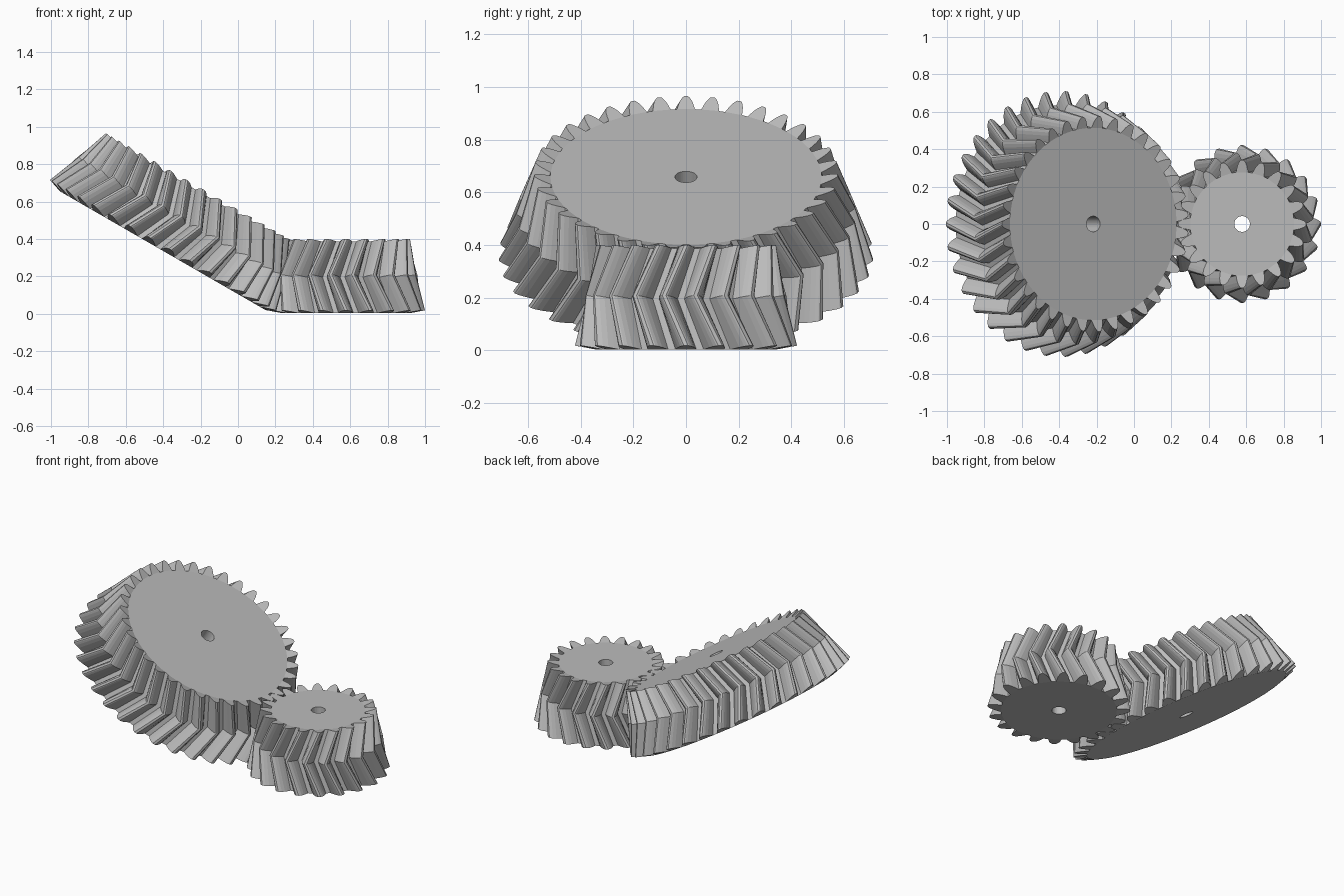
import bpy
import bmesh
from math import sin, cos, tan, atan2, pi, radians, hypot

cube = bpy.data.objects.get("Cube")
if cube:
    bpy.data.objects.remove(cube)

grey = bpy.data.materials.new("plain grey")
grey.use_nodes = True
colour = (0.5, 0.5, 0.5, 1)
grey.diffuse_color = colour
grey.node_tree.nodes["Principled BSDF"].inputs["Base Color"].default_value = colour

# Shared layout of the meshing pair: both cones meet in one apex
APEX = (0.578, 0, 2.037)
SHAFT_ANGLE = radians(30)
CONE_LENGTH = 2.062
TOP_SCALE = 0.811
HOLE = 0.042
SMALL_TEETH, LARGE_TEETH = 20, 35
small_cone = atan2(sin(SHAFT_ANGLE), LARGE_TEETH / SMALL_TEETH + cos(SHAFT_ANGLE))
large_cone = SHAFT_ANGLE - small_cone

# Tooth flank: height from the pitch cone, half width as a share of the pitch
FLANK = [(-0.045, 0.37), (-0.022, 0.31), (0, 0.25), (0.02, 0.17), (0.031, 0.105), (0.035, 0.06)]
TOOTH = [(h, -w) for h, w in FLANK] + [(h, w) for h, w in reversed(FLANK)]


def bevel_gear(name, teeth, cone, twist, phase, tilt):
    bm = bmesh.new()
    pitch = 2 * pi / teeth
    count = len(TOOTH)

    # Bottom, chevron and top rings of the toothed rim
    rings = []
    for scale, turn in ((1, 0), ((1 + TOP_SCALE) / 2, twist), (TOP_SCALE, 0)):
        ring = []
        for i in range(teeth):
            for h, w in TOOTH:
                r = scale * (CONE_LENGTH * sin(cone) + h * cos(cone))
                z = -scale * (CONE_LENGTH * cos(cone) - h * sin(cone))
                a = phase + (i + w) * pitch + turn
                ring.append(bm.verts.new((r * cos(a), r * sin(a), z)))
        rings.append(ring)
    total = len(rings[0])
    for low, high in zip(rings, rings[1:]):
        for i in range(total):
            j = (i + 1) % total
            bm.faces.new((low[i], low[j], high[j], high[i]))

    # Tooth ends, flat discs and the shaft hole
    bores = []
    for ring in (rings[0], rings[-1]):
        root = []
        for i in range(teeth):
            tooth = ring[i * count:(i + 1) * count]
            bm.faces.new(tooth)
            root += [tooth[0], tooth[-1]]
        bore = []
        for v in root:
            k = HOLE / hypot(v.co.x, v.co.y)
            bore.append(bm.verts.new((v.co.x * k, v.co.y * k, v.co.z)))
        for i in range(len(root)):
            j = (i + 1) % len(root)
            bm.faces.new((root[i], root[j], bore[j], bore[i]))
        bores.append(bore)
    for i in range(len(bores[0])):
        j = (i + 1) % len(bores[0])
        bm.faces.new((bores[0][i], bores[0][j], bores[1][j], bores[1][i]))

    bmesh.ops.recalc_face_normals(bm, faces=bm.faces)
    mesh = bpy.data.meshes.new(name)
    bm.to_mesh(mesh)
    bm.free()
    mesh.materials.append(grey)
    gear = bpy.data.objects.new(name, mesh)
    gear.location = APEX
    gear.rotation_euler = (0, tilt, 0)
    bpy.context.collection.objects.link(gear)
    return gear


# The chevrons run in opposite directions so the teeth mesh
TWIST = 0.125
bevel_gear("small_gear", SMALL_TEETH, small_cone, -TWIST * LARGE_TEETH / SMALL_TEETH, 0, 0)
bevel_gear("large_gear", LARGE_TEETH, large_cone, TWIST, pi, SHAFT_ANGLE)
